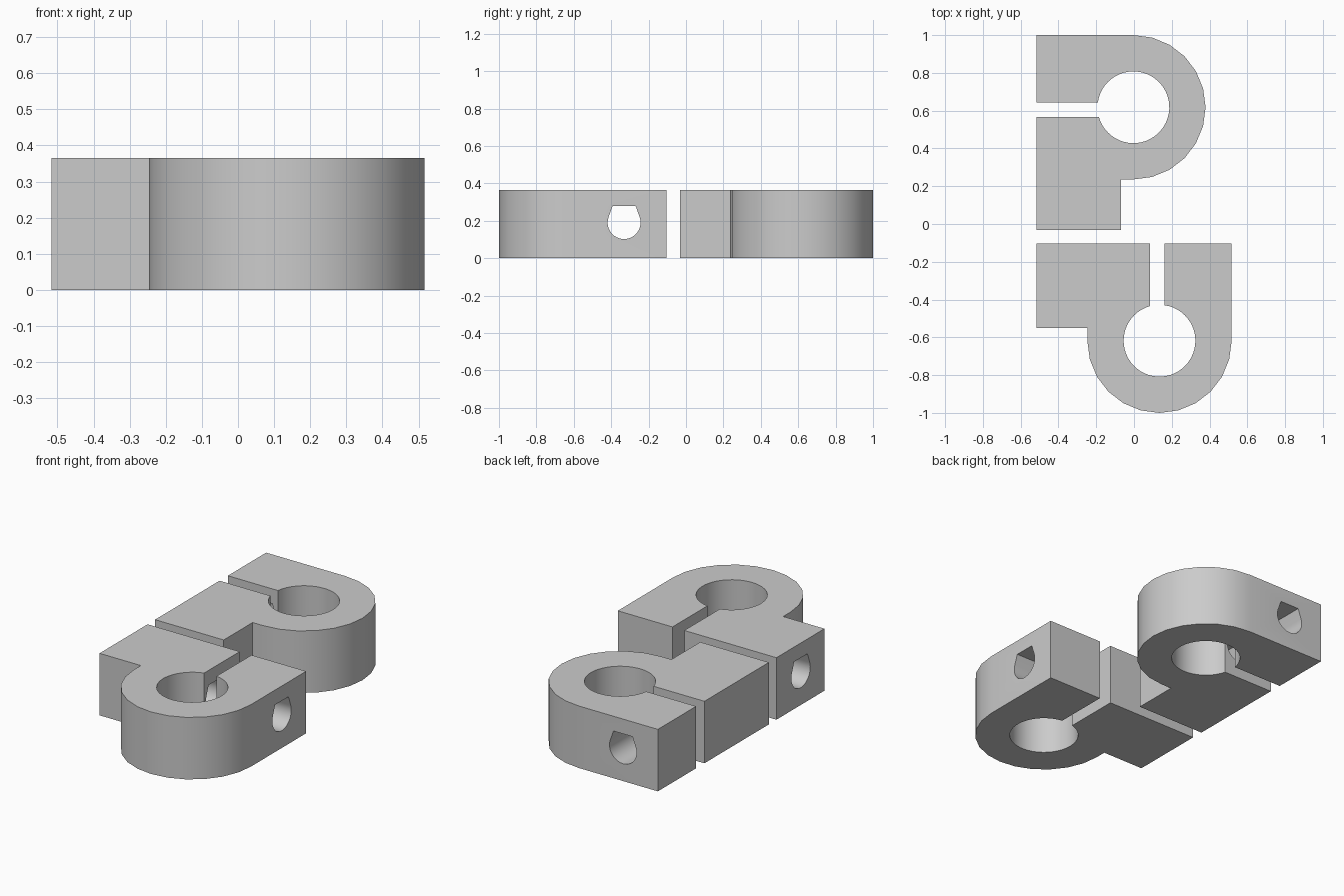
import bpy, bmesh, math
from mathutils import Matrix, Vector

HEIGHT = 0.365
OUTER, BORE = 0.382, 0.19      # ring radii
END, WIDE = 0.514, 0.651       # open end and long jaw reach
SLOT_LOW, SLOT_HIGH = -0.026, 0.051

cube = bpy.data.objects.get("Cube")
if cube:
    bpy.data.objects.remove(cube, do_unlink=True)

grey = bpy.data.materials.new("plain grey")
grey.use_nodes = True
grey.diffuse_color = (0.6, 0.6, 0.6, 1)
grey.node_tree.nodes["Principled BSDF"].inputs["Base Color"].default_value = grey.diffuse_color


def arc(radius, start, end, steps):
    angles = [start + (end - start) * i / steps for i in range(steps + 1)]
    return [(radius * math.cos(a), radius * math.sin(a)) for a in angles]


def prism(name, outline, sweep):
    """Extrude a closed 3D outline along a vector."""
    bm = bmesh.new()
    face = bm.faces.new([bm.verts.new(p) for p in outline])
    top = bmesh.ops.extrude_face_region(bm, geom=[face])["geom"]
    bmesh.ops.translate(bm, vec=sweep, verts=[g for g in top if isinstance(g, bmesh.types.BMVert)])
    bmesh.ops.recalc_face_normals(bm, faces=bm.faces)
    mesh = bpy.data.meshes.new(name)
    bm.to_mesh(mesh)
    bm.free()
    obj = bpy.data.objects.new(name, mesh)
    bpy.context.collection.objects.link(obj)
    mesh.materials.append(grey)
    return obj


def clamp(name, location, turn):
    # Split ring with one short and one long jaw
    bore = arc(BORE, math.asin(SLOT_LOW / BORE),
               math.asin(SLOT_HIGH / BORE) - math.tau, 46)
    ring = arc(OUTER, math.pi / 2, math.pi * 1.5, 12)
    outline = ([(END, -OUTER), (END, SLOT_LOW)] + bore
               + [(END, SLOT_HIGH), (END, WIDE), (0.067, WIDE), (0.067, OUTER)] + ring)
    body = prism(name, [(x, y, 0) for x, y in outline], Vector((0, 0, HEIGHT)))

    # Flat-topped bolt hole through both jaws
    drop = arc(0.088, math.radians(20), math.radians(-200), 24) + [(-0.062, 0.088), (0.062, 0.088)]
    cutter = prism(name + "_bolt_cutter", [(0.287 + x, -0.6, 0.19 + z) for x, z in drop],
                   Vector((0, 1.5, 0)))
    cutter.hide_render = True
    cut = body.modifiers.new("bolt hole", 'BOOLEAN')
    cut.operation, cut.solver, cut.object = 'DIFFERENCE', 'EXACT', cutter
    bpy.ops.object.select_all(action='DESELECT')
    bpy.context.view_layer.objects.active = body
    body.select_set(True)
    bpy.ops.object.modifier_apply(modifier=cut.name)
    bpy.data.objects.remove(cutter, do_unlink=True)

    body.data.transform(Matrix.Translation(location) @ Matrix.Rotation(turn, 4, 'Z'))
    bpy.ops.object.shade_smooth_by_angle(angle=math.radians(30))


clamp("front_clamp", (0.135, -0.618, 0), math.pi / 2)
clamp("back_clamp", (-0.003, 0.618, 0), math.pi)
